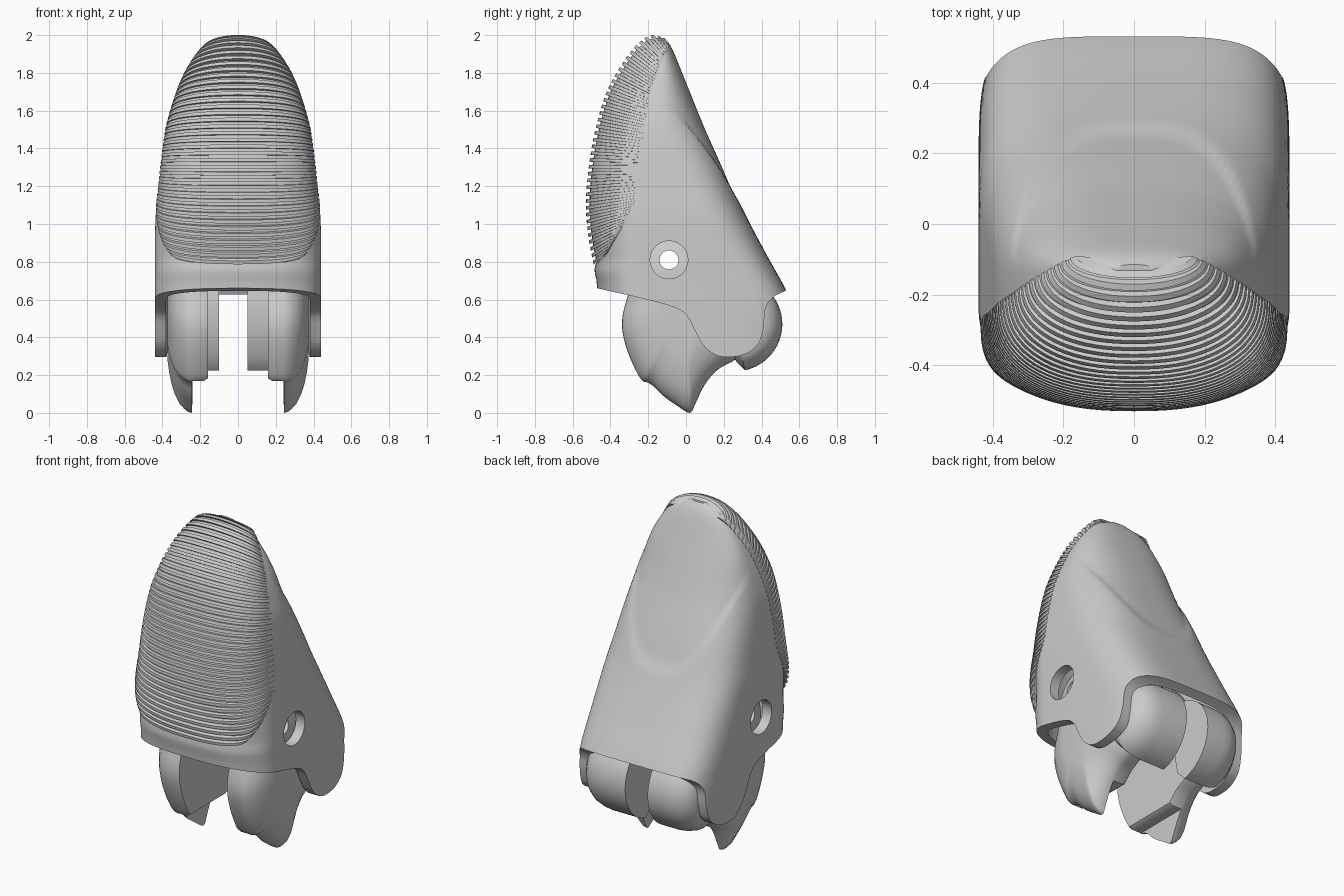
import bpy, bmesh, math
from mathutils import Vector

if "Cube" in bpy.data.objects:
    bpy.data.objects.remove(bpy.data.objects["Cube"])


def dense(pts, n=8):
    """Catmull-Rom resampling of a list of 2D points."""
    p = [Vector(q) for q in pts]
    p = [2 * p[0] - p[1]] + p + [2 * p[-1] - p[-2]]
    out = []
    for i in range(1, len(p) - 2):
        a, b, c, d = p[i - 1:i + 3]
        for k in range(n):
            t = k / n
            out.append(0.5 * (2 * b + (c - a) * t + (2 * a - 5 * b + 4 * c - d) * t * t
                              + (3 * b - a - 3 * c + d) * t ** 3))
    return out + [p[-2]]


def at(table, z):
    """Linear lookup in a (key, value) table."""
    if z <= table[0][0]:
        return table[0][1]
    for (a, u), (b, v) in zip(table, table[1:]):
        if z <= b:
            return u + (v - u) * (z - a) / (b - a)
    return table[-1][1]


def loft(name, rings, angle=35):
    bm = bmesh.new()
    rows = [[bm.verts.new(p) for p in r] for r in rings]
    n = len(rows[0])
    for a, b in zip(rows, rows[1:]):
        for i in range(n):
            bm.faces.new((a[i], a[(i + 1) % n], b[(i + 1) % n], b[i]))
    bm.faces.new(rows[0])
    bm.faces.new(rows[-1])
    bmesh.ops.recalc_face_normals(bm, faces=bm.faces)
    me = bpy.data.meshes.new(name)
    bm.to_mesh(me)
    bm.free()
    ob = bpy.data.objects.new(name, me)
    bpy.context.collection.objects.link(ob)
    smooth(ob, angle)
    return ob


def smooth(ob, angle=35):
    bpy.ops.object.select_all(action='DESELECT')
    ob.select_set(True)
    bpy.context.view_layer.objects.active = ob
    bpy.ops.object.shade_smooth_by_angle(angle=math.radians(angle))


def cut(ob, cutters):
    for c in cutters:
        m = ob.modifiers.new("cut", 'BOOLEAN')
        m.operation, m.solver, m.object = 'DIFFERENCE', 'EXACT', c
        c.hide_render = True
        bpy.context.view_layer.objects.active = ob
        bpy.ops.object.modifier_apply(modifier=m.name)
        bpy.data.objects.remove(c)
    smooth(ob)


def prism(pts, x0, x1):
    return loft("cutter", [[(x, y, z) for y, z in pts] for x in (x0, x1)])


def disc(r, x0, x1, y=-0.09, z=0.81):
    a = [2 * math.pi * i / 40 for i in range(40)]
    return prism([(y + r * math.cos(t), z + r * math.sin(t)) for t in a], x0, x1)


def power(v, n):
    return math.copysign(abs(v) ** (2 / n), v)


# Envelope of the tip, all keyed by height
half_width = dense([(.2, .44), (.6, .44), (1, .438), (1.2, .42), (1.4, .397), (1.55, .37),
                    (1.75, .3), (1.9, .205), (1.95, .14), (1.985, .05)])
front = dense([(.2, -.44), (.66, -.47), (.75, -.485), (.82, -.475), (.95, -.49), (1.1, -.5),
               (1.3, -.485), (1.5, -.45), (1.7, -.39), (1.86, -.3), (1.95, -.2), (1.985, -.15)])
back = dense([(.2, .6), (.5, .59), (.65, .53), (.85, .42), (1.08, .3), (1.3, .205),
              (1.5, .115), (1.75, .005), (1.93, -.075), (1.985, -.115)])
front_mid = [(.65, -.22), (1.14, -.25), (1.46, -.23), (1.75, -.16), (1.985, -.13)]
back_mid = [(.3, .12), (.65, .1), (1.1, -.05), (1.5, -.17), (1.75, -.14), (1.985, -.13)]
back_power = [(.65, 4), (1.1, 3.2), (1.6, 2.5)]
front_power = [(.75, 2.5), (.95, 2.25)]


def section(z, inset=0.0, nail=True):
    w = at(half_width, z) - inset
    ring = []
    for i in range(96):
        a = 2 * math.pi * (i + .5) / 96
        c, s = math.cos(a), math.sin(a)
        if s < 0:
            mid, end, n = at(front_mid, z), at(front, z) + inset, at(front_power, z)
        else:
            mid, end, n = at(back_mid, z), at(back, z) - inset, at(back_power, z)
        x = w * power(c, n)
        y = mid + abs(end - mid) * power(s, n)
        # Shallow nail step on the back
        if nail and s > 0 and abs(x) < .34 and z < 1.9:
            rise = z - 1.1 - .47 * (abs(x) / .34) ** 3
            y -= .014 * min(1, max(0, rise / .05)) * min(1, (1.9 - z) / .4)
        ring.append((x, y, z))
    return ring


# Hollow fingertip shell with a scalloped lower edge and pin holes
N = 80
shell = loft("fingertip_shell", [section(.2 + 1.785 * (1 - (1 - i / N) ** 1.4)) for i in range(N + 1)])
cavity = loft("cutter", [section(.1 + 1.1 * i / 16, .06 + .1 * max(0, i / 16 - .75), False)
                         for i in range(17)])
edge = dense([(-.47, .66), (-.25, .61), (-.08, .565), (0, .52), (.05, .43), (.09, .36), (.15, .31),
              (.22, .295), (.31, .31), (.38, .36), (.41, .45), (.42, .55), (.46, .612), (.535, .65)], 4)
edge = [(-.8, .74)] + [tuple(p) for p in edge] + [(.8, .79), (.8, -.3), (-.8, -.3)]
cut(shell, [cavity, prism(edge, -.7, .7), disc(.1, -.7, .7)])

# Ribbed grip pad wrapped over the front
tips = dense([(-.485, .77), (-.515, .92), (-.53, 1.1), (-.515, 1.3), (-.48, 1.5), (-.42, 1.7),
              (-.33, 1.86), (-.25, 1.96), (-.18, 2.0), (-.135, 1.99)])
roots = dense([(-.42, .84), (-.33, 1.0), (-.265, 1.14), (-.25, 1.3), (-.23, 1.46), (-.2, 1.62),
               (-.165, 1.75), (-.13, 1.85), (-.105, 1.91), (-.09, 1.94)])
length = [0.0]
for a, b in zip(tips, tips[1:]):
    length.append(length[-1] + (b - a).length)


def lookup(pts, t):
    return Vector([at(list(zip(length, [p[k] for p in pts])), t * length[-1]) for k in (0, 1)])


def rib_section(t, depth):
    p, q = lookup(tips, t), lookup(roots, t)
    d = p - q
    n = 2.4 if t < .6 else 2.4 - (t - .6)
    # Narrow the rib where its root already sits on the rounded front
    mid = at(front_mid, q.y)
    k = max(0, (mid - q.x) / (mid - at(front, q.y) + .03))
    w = at(half_width, q.y) * (1 - min(.95, k) ** 2.3) ** (1 / 2.3) + .003
    ring = []
    for off, order in ((depth, range(41)), (.06, range(40, -1, -1))):
        f = max(.2, 1 - off / d.length)
        for i in order:
            a = math.pi * i / 40
            v = q + d * (f * power(max(0, math.sin(a)), n))
            ring.append(((w - off * .3) * power(math.cos(a), n), v.x, v.y))
    return ring


RIBS = 38
rings = []
for i in range(RIBS):
    for k, depth in ((0, .019), (.45, .019), (.47, 0), (.98, 0)):
        rings.append(rib_section((i + k) / RIBS, depth))
loft("ribbed_grip_pad", rings, 30)

# Hinge cheeks with a claw below, and rounded heel pads behind
cheek = [tuple(p) for p in dense([(-.2, .16), (-.24, .18), (-.3, .3), (-.335, .42), (-.335, .52),
         (-.3, .66), (-.28, .85), (-.18, .97), (0, .97), (.1, .9), (.2, .7), (.35, .6), (.35, .4),
         (.27, .29), (.17, .23), (.1, .15), (.05, .05), (.02, 0), (-.05, .04), (-.12, .09),
         (-.17, .14)], 4)]
heel = [(.26 + .25 * math.cos(a), .47 + .25 * math.sin(a))
        for a in (math.radians(-78 + 178 * i / 28) for i in range(29))] + [(.19, .66), (.22, .45), (.25, .29)]


def slab(pts, centre, side, slices):
    cy, cz = centre
    return [[(side * x, cy + (y - cy) * s, cz + (max(z, low) - cz) * s) for y, z in pts]
            for x, s, low in slices]


cheek_slices = [(.16, .98, .175), (.18, 1, .17), (.24, 1, .17), (.243, 1, 0), (.265, .99, 0), (.285, .96, 0),
                (.31, .91, 0), (.335, .82, 0), (.352, .72, 0), (.365, .6, 0), (.374, .48, 0)]
heel_slices = [(.22, 1, 0), (.26, .98, 0), (.3, .93, 0), (.335, .84, 0), (.36, .72, 0), (.374, .55, 0)]
for side, label, inner in ((1, "right", .05), (-1, "left", .10)):
    c = loft(label + "_hinge_claw", slab(cheek, (0, .55), side, cheek_slices))
    cut(c, [disc(.05, -.7, .7)])
    loft(label + "_heel_pad", slab(heel, (.26, .47), side, [(inner, 1, 0)] + heel_slices))
